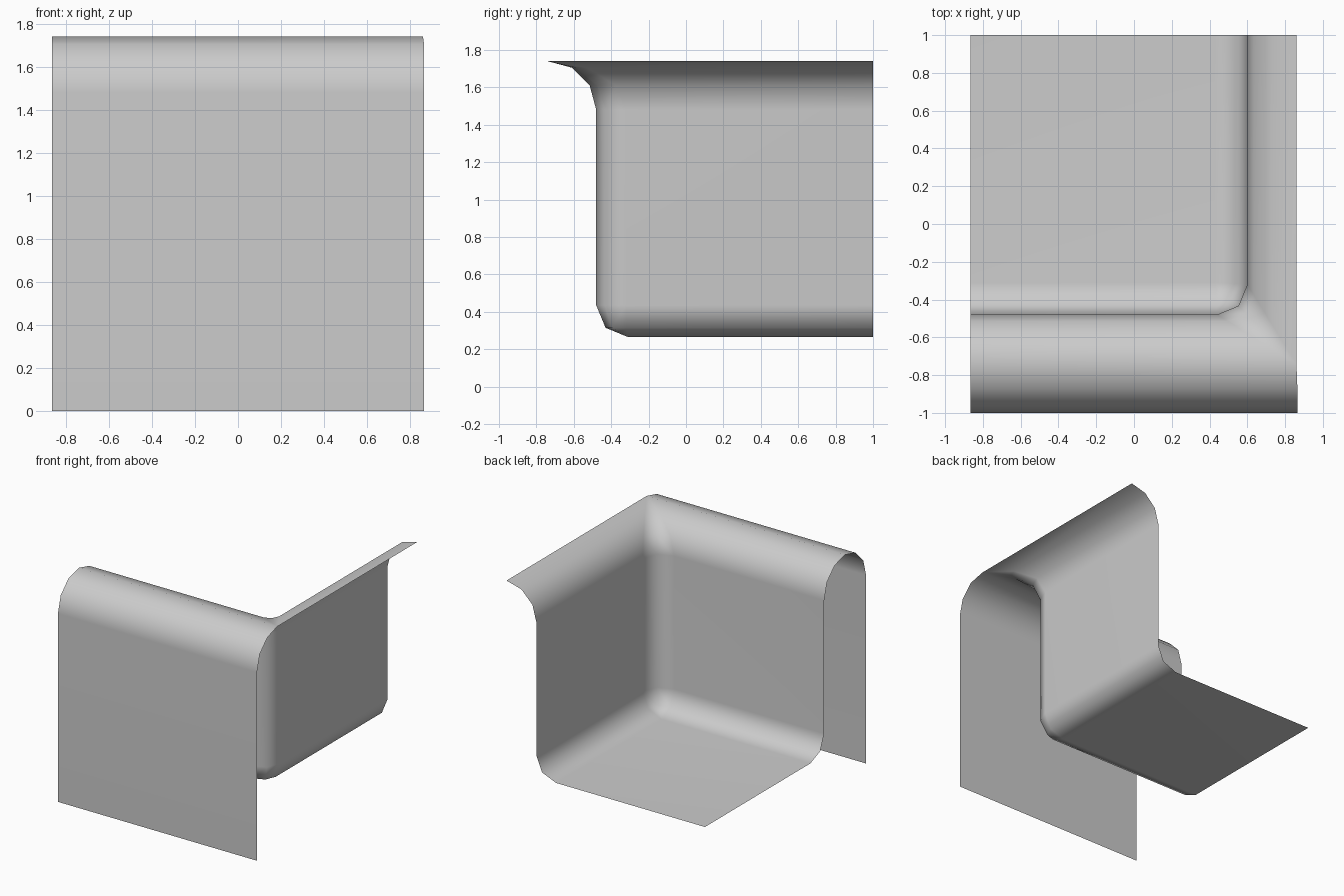
import bpy, bmesh
from math import sin, cos, pi

cube = bpy.data.objects.get("Cube")
if cube:
    bpy.data.objects.remove(cube, do_unlink=True)

LEFT, RIGHT, BACK = -0.865, 0.865, 1.0     # open edges of the sheet
WALL_X, WALL_Y = 0.6, -0.48                # inner wall planes
FLOOR, TOP = 0.265, 1.74
FILLET, RIM, CORNER = 0.17, 0.26, 0.16     # radii


def contour(offset, radius, z):
    """Plan line of the inner walls, pushed outward, with a rounded corner."""
    cx, cy = WALL_X + offset - radius, WALL_Y - offset + radius
    arc = [(cx + radius * sin(a), cy - radius * cos(a), z) for a in (0, pi / 4, pi / 2)]
    return [(LEFT, WALL_Y - offset, z)] + arc + [(WALL_X + offset, BACK, z)]


# Rows from the floor fillet up the wall to the crest of the rim
rows = []
for i in range(3):
    a = i * pi / 4
    rows.append(contour(-FILLET * (1 - sin(a)), CORNER * sin(a), FLOOR + FILLET * (1 - cos(a))))
for i in range(4):
    a = i * pi / 6
    rows.append(contour(RIM * (1 - cos(a)), CORNER * cos(a), TOP - RIM * (1 - sin(a))))

bm = bmesh.new()
grid = [[bm.verts.new(p) for p in row] for row in rows]
for low, high in zip(grid, grid[1:]):
    for j in range(len(low) - 1):
        bm.faces.new((low[j], low[j + 1], high[j + 1], high[j]))

# Floor
floor = grid[0]
bm.faces.new((floor[0], bm.verts.new((LEFT, BACK, FLOOR)), floor[4], floor[2]))

# Outer half of the rim and the front apron
prev = (grid[-1][0], grid[-1][2])
crest_y = WALL_Y - RIM
outer = [(crest_y - RIM * sin(a), TOP - RIM * (1 - cos(a))) for a in (pi / 6, pi / 3, pi / 2)]
for y, z in outer + [(crest_y - RIM, 0)]:
    pair = (bm.verts.new((LEFT, y, z)), bm.verts.new((RIGHT, y, z)))
    bm.faces.new((prev[0], prev[1], pair[1], pair[0]))
    prev = pair

bmesh.ops.remove_doubles(bm, verts=bm.verts[:], dist=0.0005)
bmesh.ops.recalc_face_normals(bm, faces=bm.faces[:])
bm.faces.ensure_lookup_table()
base = min(bm.faces, key=lambda f: abs(f.calc_center_median().z - FLOOR))
if base.normal.z < 0:
    bmesh.ops.reverse_faces(bm, faces=bm.faces[:])
for f in bm.faces:
    f.smooth = True

mesh = bpy.data.meshes.new("corner_shell")
bm.to_mesh(mesh)
bm.free()
shell = bpy.data.objects.new("corner_shell", mesh)
bpy.context.collection.objects.link(shell)
shell.modifiers.new("flat_panels", "WEIGHTED_NORMAL")

# Plain grey sheet
grey = bpy.data.materials.new("light_grey")
grey.use_nodes = True
grey.diffuse_color = (0.6, 0.6, 0.6, 1)
grey.node_tree.nodes["Principled BSDF"].inputs["Base Color"].default_value = (0.6, 0.6, 0.6, 1)
mesh.materials.append(grey)
